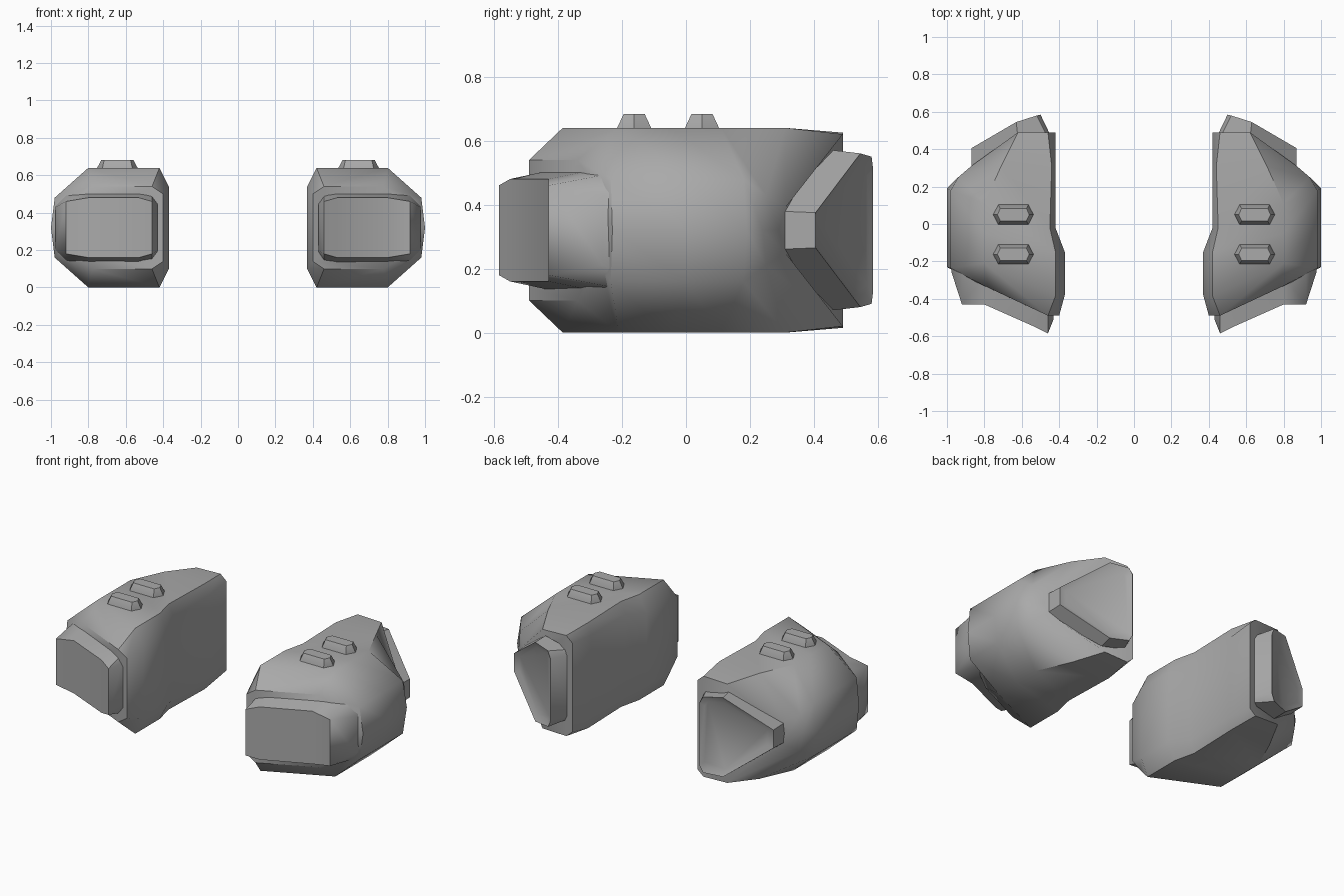
import bpy
import bmesh

MID = 0.32  # mid height of the pods

cube = bpy.data.objects.get("Cube")
if cube:
    bpy.data.objects.remove(cube, do_unlink=True)

grey = bpy.data.materials.new("Plain grey")
grey.use_nodes = True
colour = (0.4, 0.4, 0.4, 1)
grey.diffuse_color = colour
grey.node_tree.nodes["Principled BSDF"].inputs["Base Color"].default_value = colour


def loft(name, rings, angle=0.75):
    """Skin closed rings, cap both ends and mirror to the other side."""
    bm = bmesh.new()
    loops = [[bm.verts.new(p) for p in ring] for ring in rings]
    for a, b in zip(loops, loops[1:]):
        for i in range(len(a)):
            j = (i + 1) % len(a)
            bm.faces.new((a[i], a[j], b[j], b[i]))
    bm.faces.new(loops[0])
    bm.faces.new(loops[-1])
    bmesh.ops.recalc_face_normals(bm, faces=bm.faces)
    mesh = bpy.data.meshes.new(name)
    bm.to_mesh(mesh)
    bm.free()
    mesh.materials.append(grey)
    obj = bpy.data.objects.new(name, mesh)
    bpy.context.collection.objects.link(obj)
    bpy.ops.object.select_all(action="DESELECT")
    obj.select_set(True)
    bpy.context.view_layer.objects.active = obj
    bpy.ops.object.shade_smooth_by_angle(angle=angle)
    obj.modifiers.new("Mirror", "MIRROR").use_mirror_merge = False
    return obj


def ring(half):
    """Full ring from (x, y, height above middle) points of its upper half."""
    upper = [(x, y, MID + h) for x, y, h in half]
    lower = [(x, y, MID - h) for x, y, h in reversed(half) if h > 0]
    return upper + lower


# Main housing: rings from the slanted front to the slanted rear
loft("pod_body", [ring(r) for r in (
    [(.40, -.49, .18), (.46, -.49, .22), (.78, -.34, .22), (.93, -.27, .12), (.96, -.25, 0)],
    [(.37, -.38, .22), (.42, -.385, .32), (.80, -.21, .32), (.98, -.235, .16), (1, -.23, 0)],
    [(.37, -.15, .22), (.42, -.15, .32), (.80, -.05, .32), (.98, 0, .16), (1, 0, 0)],
    [(.42, -.02, .25), (.45, -.02, .32), (.80, .11, .32), (.98, .18, .16), (1, .19, 0)],
    [(.42, .31, .25), (.44, .31, .32), (.71, .31, .32), (.94, .25, .11), (.95, .24, 0)],
    [(.42, .49, .27), (.46, .49, .305), (.62, .49, .30), (.87, .31, .07), (.89, .29, 0)],
)])

# Front pad: columns of (x, back y, front y, back half height, front half height)
columns = [
    (.43, -.44, -.51, .14, .12),
    (.46, -.44, -.585, .18, .14),
    (.53, -.41, -.55, .19, .16),
    (.80, -.28, -.43, .19, .16),
    (.92, -.22, -.43, .18, .14),
    (.975, -.20, -.26, .13, .11),
]
loft("front_pad", [
    [(x, yb, MID + hb), (x, yf, MID + hf), (x, yf, MID - hf), (x, yb, MID - hb)]
    for x, yb, yf, hb, hf in columns])

# Rear nozzle: tapering wall, rim and shallow recess
loft("rear_nozzle", [ring(r) for r in (
    [(.44, .46, .18), (.46, .46, .21), (.62, .46, .25), (.87, .28, .06)],
    [(.50, .585, .19), (.52, .58, .23), (.63, .545, .24), (.87, .405, .055)],
    [(.52, .565, .17), (.54, .56, .20), (.63, .525, .20), (.83, .405, .045)],
)], angle=0.6)

# Two low buttons on the top
for name, y in (("front_button", -.162), ("rear_button", .05)):
    def hexagon(z, tip, flat, width):
        c = .645
        return [(c + sx * a, y + sy * width, z) for sx, a, sy in (
            (-1, tip, 0), (-1, flat, 1), (1, flat, 1),
            (1, tip, 0), (1, flat, -1), (-1, flat, -1))]
    loft(name, [hexagon(.62, .108, .08, .055),
                hexagon(.64, .108, .08, .053),
                hexagon(.683, .085, .07, .033)])
